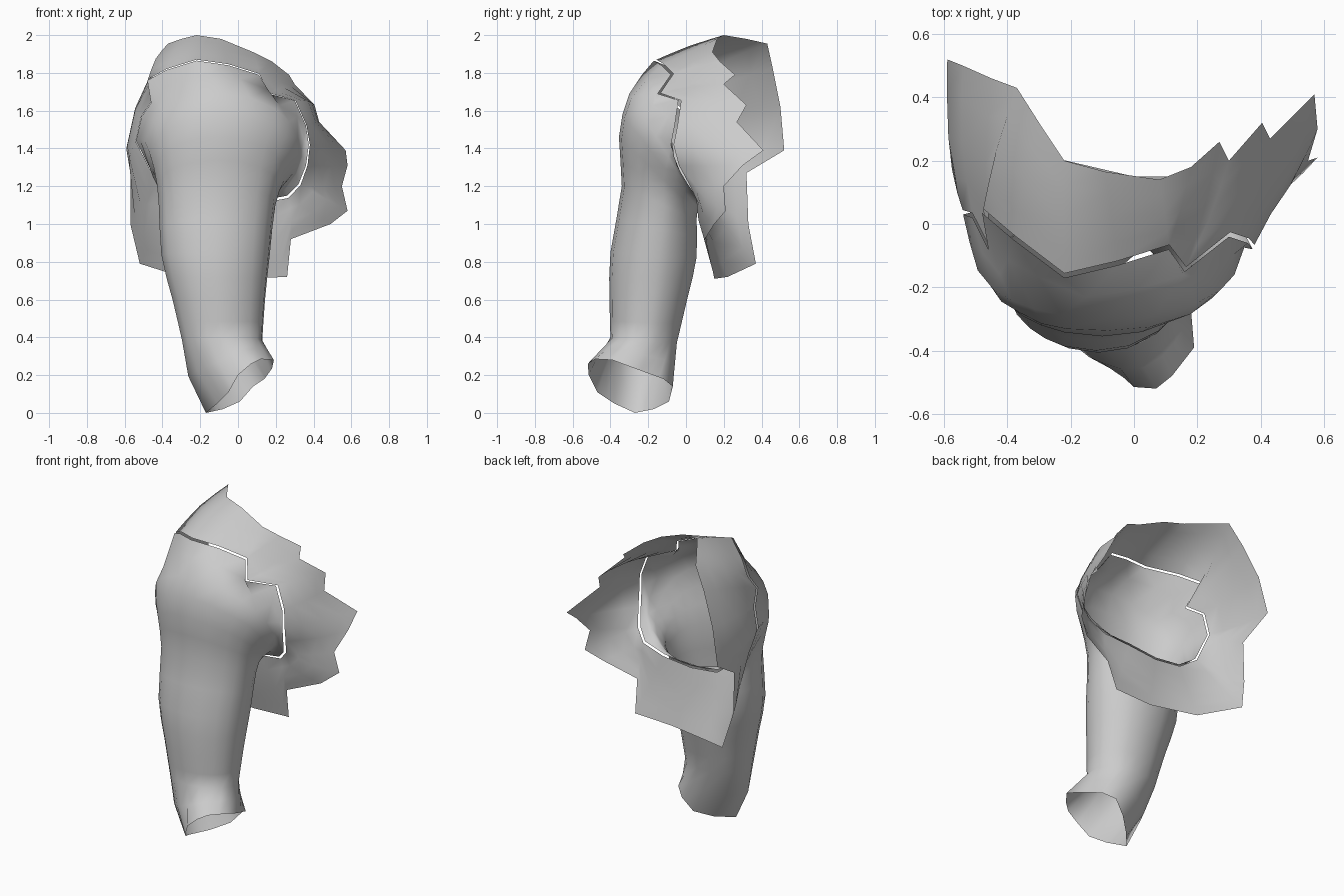
import bpy, bmesh, math
from mathutils import Vector as V

if "Cube" in bpy.data.objects:
    bpy.data.objects.remove(bpy.data.objects["Cube"])

# Armhole seam, clockwise from the top as seen from the front
SEAM = [V(p) for p in (
    (-.22, -.17, 1.865), (-.05, -.13, 1.84), (.11, -.08, 1.79), (.16, -.15, 1.69),
    (.30, -.04, 1.655), (.36, -.06, 1.52), (.375, -.08, 1.42), (.36, -.05, 1.31),
    (.32, .01, 1.21), (.26, .05, 1.15), (.10, .08, 1.12), (-.10, .08, 1.10),
    (-.28, .08, 1.12), (-.42, .06, 1.22), (-.54, .03, 1.44), (-.51, .02, 1.57),
    (-.46, -.08, 1.64), (-.48, .035, 1.76), (-.38, -.05, 1.815))]

# Sleeve rings: x left, x right, y front, y back, z front, z back
RINGS = [(-.50, .33, -.30, .07, 1.69, 1.09), (-.45, .25, -.355, .065, 1.46, 1.06),
         (-.425, .20, -.34, .06, 1.2, 1.02), (-.41, .17, -.40, .06, .85, .82),
         (-.35, .145, -.405, .01, .6, .6), (-.30, .13, -.40, -.045, .40, .37)]

# Slanted cuff
CUFF = [V(p) for p in (
    (.0, -.515, .2), (.07, -.52, .26), (.12, -.48, .285), (.19, -.39, .28),
    (.18, -.27, .235), (.14, -.12, .18), (.08, -.07, .14), (.01, -.09, .06),
    (-.08, -.17, .02), (-.17, -.27, 0), (-.11, -.38, .05), (-.05, -.47, .11))]

# Ragged outer border of the shoulder shell: seam index, x, y, z
BORDER = [(0, -.22, .2, 2), (1, -.09, .165, 1.98), (2, .08, .14, 1.91), (2, .18, .18, 1.86),
          (3, .27, .26, 1.79), (3, .3, .2, 1.74), (4, .405, .32, 1.63), (5, .43, .27, 1.54),
          (6, .57, .41, 1.39), (7, .58, .3, 1.31), (8, .55, .2, 1.2), (8, .58, .21, 1.07),
          (9, .49, .15, 1), (9, .28, .1, .92), (10, .26, .15, .72), (11, 0, .15, .71),
          (12, -.3, .22, .72), (13, -.52, .37, .79), (13, -.57, .33, 1), (14, -.57, .32, 1.27),
          (14, -.59, .52, 1.39), (15, -.54, .5, 1.62), (16, -.45, .46, 1.82),
          (17, -.37, .43, 1.955), (18, -.3, .32, 1.98)]


def along(loop, f):
    """Point at fraction f of a closed polyline."""
    n = len(loop)
    lens = [(loop[(i + 1) % n] - loop[i]).length for i in range(n)]
    d = f * sum(lens)
    for i, l in enumerate(lens):
        if d <= l:
            return loop[i].lerp(loop[(i + 1) % n], d / l)
        d -= l
    return loop[0].copy()


def refine(rings, steps):
    """Smooth the rings lengthwise with a Catmull-Rom spline."""
    out, last = [], len(rings) - 1
    for k in range(last):
        quad = list(zip(rings[max(k - 1, 0)], rings[k], rings[k + 1], rings[min(k + 2, last)]))
        for s in range(steps):
            t = s / steps
            out.append([b + .5 * t * (c - a + t * (2 * a - 5 * b + 4 * c - d
                        + t * (3 * (b - c) + d - a))) for a, b, c, d in quad])
    return out + [rings[-1]]


def loft(name, rings, flip=False):
    bm = bmesh.new()
    rows = [[bm.verts.new(p) for p in r] for r in rings]
    n = len(rows[0])
    for a, b in zip(rows, rows[1:]):
        for i in range(n):
            j = (i + 1) % n
            f = (a[i], a[j], b[j], b[i])
            bm.faces.new(f[::-1] if flip else f)
    bmesh.ops.remove_doubles(bm, verts=bm.verts[:], dist=1e-4)
    me = bpy.data.meshes.new(name)
    bm.to_mesh(me)
    bm.free()
    ob = bpy.data.objects.new(name, me)
    bpy.context.collection.objects.link(ob)
    bpy.ops.object.select_all(action='DESELECT')
    ob.select_set(True)
    bpy.context.view_layer.objects.active = ob
    bpy.ops.object.shade_smooth_by_angle(angle=math.radians(80))
    return ob


# Sleeve: fans from the seam into a tube and ends in the slanted cuff
angles = [math.atan2((p.x + .1) / .45, (p.z - 1.47) / .38) % math.tau for p in SEAM]
a0 = angles[0]
angles = [(a - a0) % math.tau for a in angles]
# even out the spacing where the seam is jagged
for k in (3, 16):
    angles[k] = (angles[k - 1] + angles[k + 1]) / 2


def ring(x0, x1, y0, y1, z0, z1):
    pts = []
    for a in angles:
        s, c = math.sin(a), math.cos(a)
        m = (1 - c) / 2
        pts.append(V(((x0 + x1) / 2 + s * (x1 - x0) / 2, y0 + (y1 - y0) * m, z0 + (z1 - z0) * m)))
    return pts


cuff = [along(CUFF, a / math.tau) for a in angles]
for corner in CUFF:
    i = min(range(len(cuff)), key=lambda k: (cuff[k] - corner).length)
    cuff[i] = corner.copy()
tube = [ring(*r) for r in RINGS]
wrist = [p.lerp(q, .5) + V((min(0, p.x + .1) * .15, 0, 0)) for p, q in zip(tube[-1], cuff)]
loft("sleeve", refine([SEAM] + tube, 2)[:-1] + [tube[-1], wrist, cuff], flip=True)

# Shoulder shell: spreads from just outside the seam to the ragged border
outer = [V(b[1:]) for b in BORDER]
inner = []
for b, q in zip(BORDER, outer):
    p = SEAM[b[0]]
    rim = sum((V(c[1:]) for c in BORDER if c[0] == b[0]), V()) / sum(c[0] == b[0] for c in BORDER)
    inner.append(p + (rim - p).normalized() * .015)
core = V((-.05, .45, 1.4))
mids = []
for p, q in zip(inner, outer):
    m = (p + q) / 2
    side = min(1, abs(m.x + .05) / .4)
    mids.append(m + (m - core).normalized() * .022 * side)
loft("shoulder_shell", refine([inner, mids, outer], 2))
